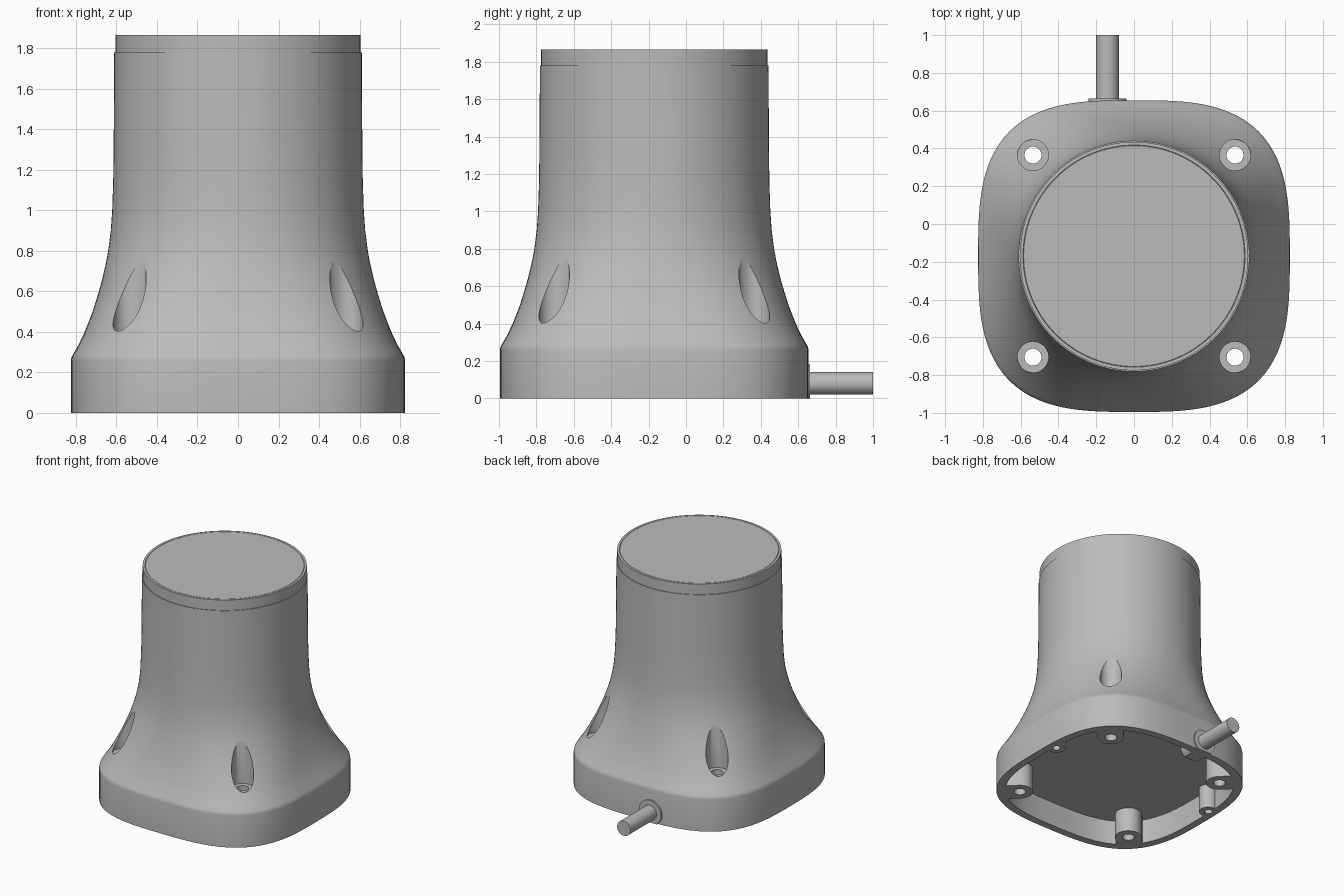
import bpy, bmesh
from math import cos, sin, tau, radians
from mathutils import Matrix

cube = bpy.data.objects.get("Cube")
if cube:
    bpy.data.objects.remove(cube, do_unlink=True)

CY = -0.17          # centre of the housing in y
SCREW = 0.535       # screw offset from the centre

grey = bpy.data.materials.new("plain grey")
grey.use_nodes = True
grey.diffuse_color = (0.5, 0.5, 0.5, 1)
grey.node_tree.nodes["Principled BSDF"].inputs["Base Color"].default_value = (0.5, 0.5, 0.5, 1)


def make(name, bm):
    bmesh.ops.recalc_face_normals(bm, faces=bm.faces)
    mesh = bpy.data.meshes.new(name)
    bm.to_mesh(mesh)
    bm.free()
    mesh.materials.append(grey)
    obj = bpy.data.objects.new(name, mesh)
    bpy.context.collection.objects.link(obj)
    return obj


def loft(name, rows, seg=128):
    """Closed solid through rounded-square rings: (height, half width, squareness)."""
    bm = bmesh.new()
    rings = []
    for z, half, n in rows:
        ring = []
        for i in range(seg):
            c, s = cos(tau * i / seg), sin(tau * i / seg)
            r = half / (abs(c) ** n + abs(s) ** n) ** (1 / n)
            ring.append(bm.verts.new((r * c, CY + r * s, z)))
        rings.append(ring)
    for a, b in zip(rings, rings[1:]):
        for i in range(seg):
            j = (i + 1) % seg
            bm.faces.new((a[i], a[j], b[j], b[i]))
    bm.faces.new(rings[0][::-1])
    bm.faces.new(rings[-1])
    return make(name, bm)


def rod(name, x, y, z0, z1, r, seg=40):
    """Upright cylinder."""
    bm = bmesh.new()
    bmesh.ops.create_cone(bm, cap_ends=True, segments=seg, radius1=r, radius2=r, depth=z1 - z0,
                          matrix=Matrix.Translation((x, y, (z0 + z1) / 2)))
    return make(name, bm)


def rod_y(name, x, z, y0, y1, r, seg=40):
    """Cylinder along y, trimmed at the ground."""
    bm = bmesh.new()
    place = Matrix.Translation((x, (y0 + y1) / 2, z)) @ Matrix.Rotation(radians(90), 4, 'X')
    bmesh.ops.create_cone(bm, cap_ends=True, segments=seg, radius1=r, radius2=r,
                          depth=y1 - y0, matrix=place)
    cut = bmesh.ops.bisect_plane(bm, geom=bm.verts[:] + bm.edges[:] + bm.faces[:],
                                 plane_co=(0, 0, 0), plane_no=(0, 0, -1), clear_outer=True)
    edges = [e for e in cut["geom_cut"] if isinstance(e, bmesh.types.BMEdge)]
    if edges:
        bmesh.ops.holes_fill(bm, edges=edges)
    return make(name, bm)


def cut(target, cutter):
    cutter.hide_render = True
    mod = target.modifiers.new("cut", 'BOOLEAN')
    mod.operation = 'DIFFERENCE'
    mod.solver = 'EXACT'
    mod.object = cutter
    bpy.context.view_layer.objects.active = target
    bpy.ops.object.modifier_apply(modifier=mod.name)
    bpy.data.objects.remove(cutter, do_unlink=True)


# Housing: rounded-square foot flowing into a round column
housing = loft("housing", [
    (0, 0.825, 3.1), (0.26, 0.825, 3.1), (0.275, 0.822, 3.1), (0.29, 0.814, 3.08),
    (0.34, 0.785, 3.0), (0.4, 0.757, 2.87), (0.45, 0.737, 2.76), (0.5, 0.718, 2.65),
    (0.55, 0.702, 2.54), (0.6, 0.687, 2.44), (0.65, 0.673, 2.35), (0.7, 0.661, 2.28),
    (0.75, 0.65, 2.21), (0.8, 0.641, 2.15), (0.9, 0.628, 2.07), (1.0, 0.621, 2.03),
    (1.15, 0.616, 2.01), (1.3, 0.614, 2), (1.78, 0.611, 2)])

corners = [(sx * SCREW, CY + sy * SCREW) for sx in (-1, 1) for sy in (-1, 1)]
sides = [(sx * 0.75, CY + 0.15) for sx in (-1, 1)]

# Hollow underside, leaving screw bosses standing on the wall
cavity = loft("cavity", [(-0.1, 0.765, 3.1), (0.2, 0.765, 3.1)])
for x, y in corners:
    cut(cavity, rod("boss", x, y, -0.2, 0.3, 0.1))
    # web that joins the boss to the corner wall
    bm = bmesh.new()
    turn = Matrix.Rotation(radians(45), 4, 'Z')
    out = 1.13
    bmesh.ops.create_cube(bm, size=1, matrix=Matrix.Translation(
        (x * out, CY + (y - CY) * out, 0.05)) @ turn @ Matrix.Diagonal((0.2, 0.2, 0.5, 1)))
    cut(cavity, make("web", bm))
for x, y in sides:
    cut(cavity, rod("side_boss", x, y, -0.2, 0.3, 0.07))
cut(housing, cavity)

# Screw holes with deep counterbores that break through the flared wall
for x, y in corners:
    cut(housing, rod("counterbore", x, y, 0.4, 1.2, 0.082))
    cut(housing, rod("screw_hole", x, y, -0.1, 0.5, 0.045))
for x, y in sides:
    cut(housing, rod("side_hole", x, y, -0.1, 0.15, 0.03))

# Lid on the column, with a fine seam near its rim
lid = loft("lid", [(1.775, 0.605, 2), (1.865, 0.605, 2), (1.865, 0.588, 2),
                   (1.862, 0.586, 2), (1.865, 0.584, 2)])

# Cable and its gland at the back
gland = rod_y("cable_gland", -0.14, 0.08, 0.5, 0.664, 0.1)
cable = rod_y("cable", -0.14, 0.08, 0.48, 1.0, 0.06)

for obj in (housing, lid, gland, cable):
    bpy.ops.object.select_all(action='DESELECT')
    obj.select_set(True)
    bpy.context.view_layer.objects.active = obj
    bpy.ops.object.shade_smooth_by_angle(angle=radians(30))
